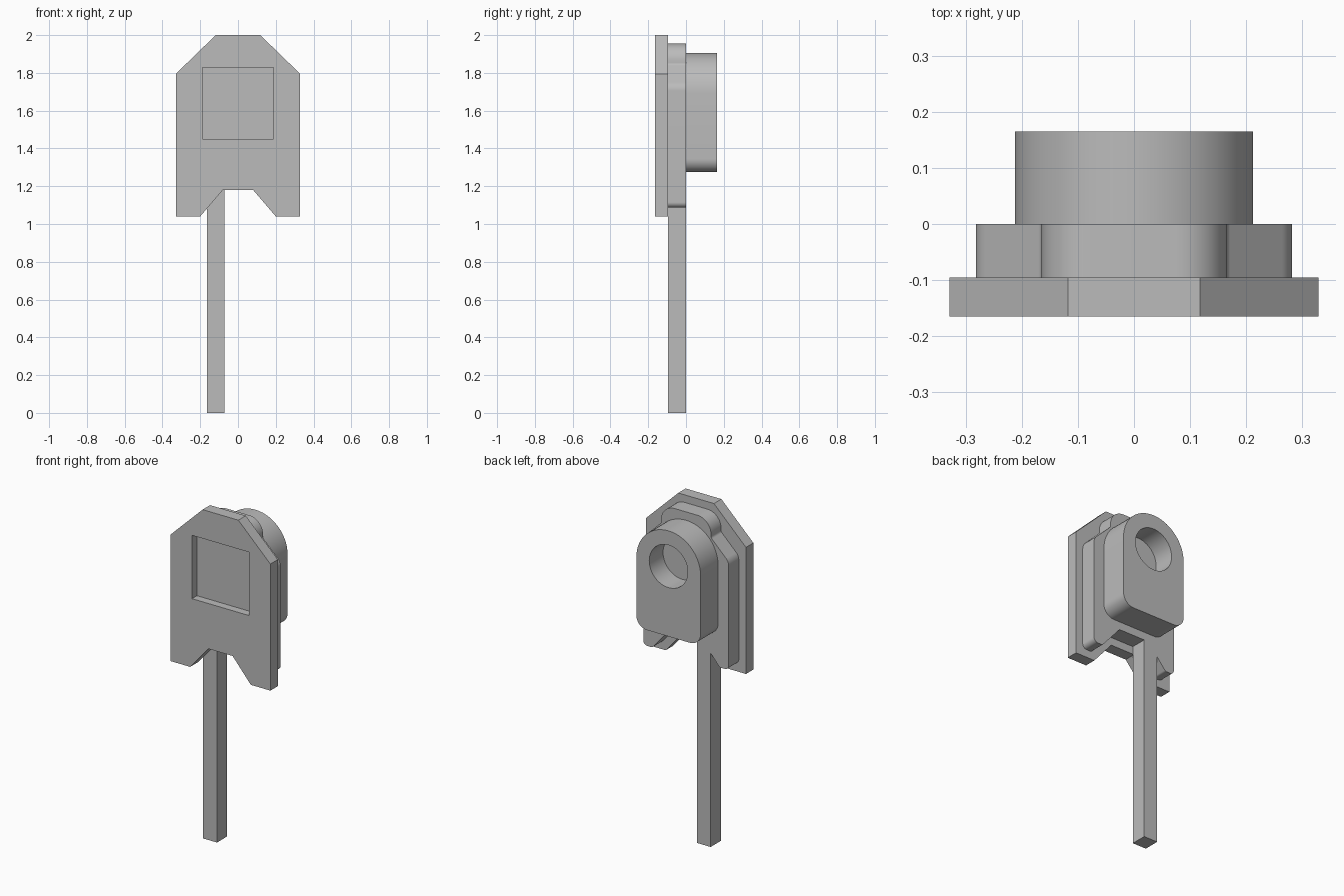
import bpy, bmesh, math
from mathutils import Vector

if "Cube" in bpy.data.objects:
    bpy.data.objects.remove(bpy.data.objects["Cube"], do_unlink=True)

grey = bpy.data.materials.new("plain grey")
grey.use_nodes = True
colour = (0.5, 0.5, 0.5, 1)
grey.diffuse_color = colour
grey.node_tree.nodes["Principled BSDF"].inputs["Base Color"].default_value = colour


def mirrored(half):
    """Close a half outline (x, z, radius) by mirroring it across x = 0."""
    return half + [(-x, z, r) for x, z, r in reversed(half)]


def rounded(points, steps=14):
    """Replace each corner that has a radius with a tangent arc."""
    out = []
    for i, (x, z, r) in enumerate(points):
        p = Vector((x, z))
        if r == 0:
            out.append(p)
            continue
        a = (Vector(points[i - 1][:2]) - p).normalized()
        b = (Vector(points[(i + 1) % len(points)][:2]) - p).normalized()
        half = a.angle(b) / 2
        centre = p + (a + b).normalized() * (r / math.sin(half))
        start = p + a * (r / math.tan(half)) - centre
        end = p + b * (r / math.tan(half)) - centre
        sweep = start.angle_signed(end)
        for k in range(steps + 1):
            t = -sweep * k / steps
            c, s = math.cos(t), math.sin(t)
            out.append(centre + Vector((start.x * c - start.y * s, start.x * s + start.y * c)))
    return out


def slab(name, points, y0, y1):
    """Extrude an outline in x and z from y0 back to y1."""
    bm = bmesh.new()
    face = bm.faces.new([bm.verts.new((p.x, y0, p.y)) for p in rounded(points)])
    new = bmesh.ops.extrude_face_region(bm, geom=[face])["geom"]
    bmesh.ops.translate(bm, vec=(0, y1 - y0, 0),
                        verts=[v for v in new if isinstance(v, bmesh.types.BMVert)])
    bmesh.ops.remove_doubles(bm, verts=bm.verts, dist=0.0002)
    bmesh.ops.recalc_face_normals(bm, faces=bm.faces)
    mesh = bpy.data.meshes.new(name)
    bm.to_mesh(mesh)
    bm.free()
    mesh.materials.append(grey)
    obj = bpy.data.objects.new(name, mesh)
    bpy.context.collection.objects.link(obj)
    return obj


def activate(obj):
    bpy.ops.object.select_all(action="DESELECT")
    obj.select_set(True)
    bpy.context.view_layer.objects.active = obj


def cut(obj, cutter):
    """Subtract the cutter, then discard it."""
    mod = obj.modifiers.new("cut", "BOOLEAN")
    mod.operation = "DIFFERENCE"
    mod.solver = "EXACT"
    mod.object = cutter
    activate(obj)
    bpy.ops.object.modifier_apply(modifier=mod.name)
    bpy.data.objects.remove(cutter, do_unlink=True)


# Front plate with clipped shoulders, a notched foot and a square recess
front_plate = slab("front_plate", mirrored([
    (0.118, 2, 0), (0.329, 1.795, 0), (0.329, 1.04, 0),
    (0.2, 1.04, 0), (0.08, 1.18, 0)]), -0.165, -0.095)
cut(front_plate, slab("recess_cutter", mirrored([
    (0.188, 1.828, 0), (0.188, 1.45, 0)]), -0.3, -0.118))

# Middle plate with a rounded head and rounded legs
middle_plate = slab("middle_plate", mirrored([
    (0.165, 1.955, 0.09), (0.165, 1.845, 0.02), (0.282, 1.731, 0.06),
    (0.282, 1.087, 0.028), (0.222, 1.087, 0.018), (0.102, 1.227, 0)]), -0.095, 0)

# Long stem hanging from the notch, off to one side
stem = slab("stem", [
    (-0.163, 0, 0), (-0.072, 0, 0), (-0.072, 1.227, 0),
    (-0.102, 1.227, 0), (-0.163, 1.156, 0)], -0.095, 0)

# Arched rear block with a round blind hole
rear_block = slab("rear_block", mirrored([
    (0.212, 1.905, 0.2119), (0.212, 1.275, 0.07)]), 0, 0.165)
bpy.ops.mesh.primitive_cylinder_add(vertices=48, radius=0.127, depth=0.26,
                                    location=(0, 0.165, 1.693),
                                    rotation=(math.pi / 2, 0, 0))
cut(rear_block, bpy.context.object)

for part in (front_plate, middle_plate, stem, rear_block):
    activate(part)
    bpy.ops.object.shade_smooth_by_angle(angle=math.radians(25))
